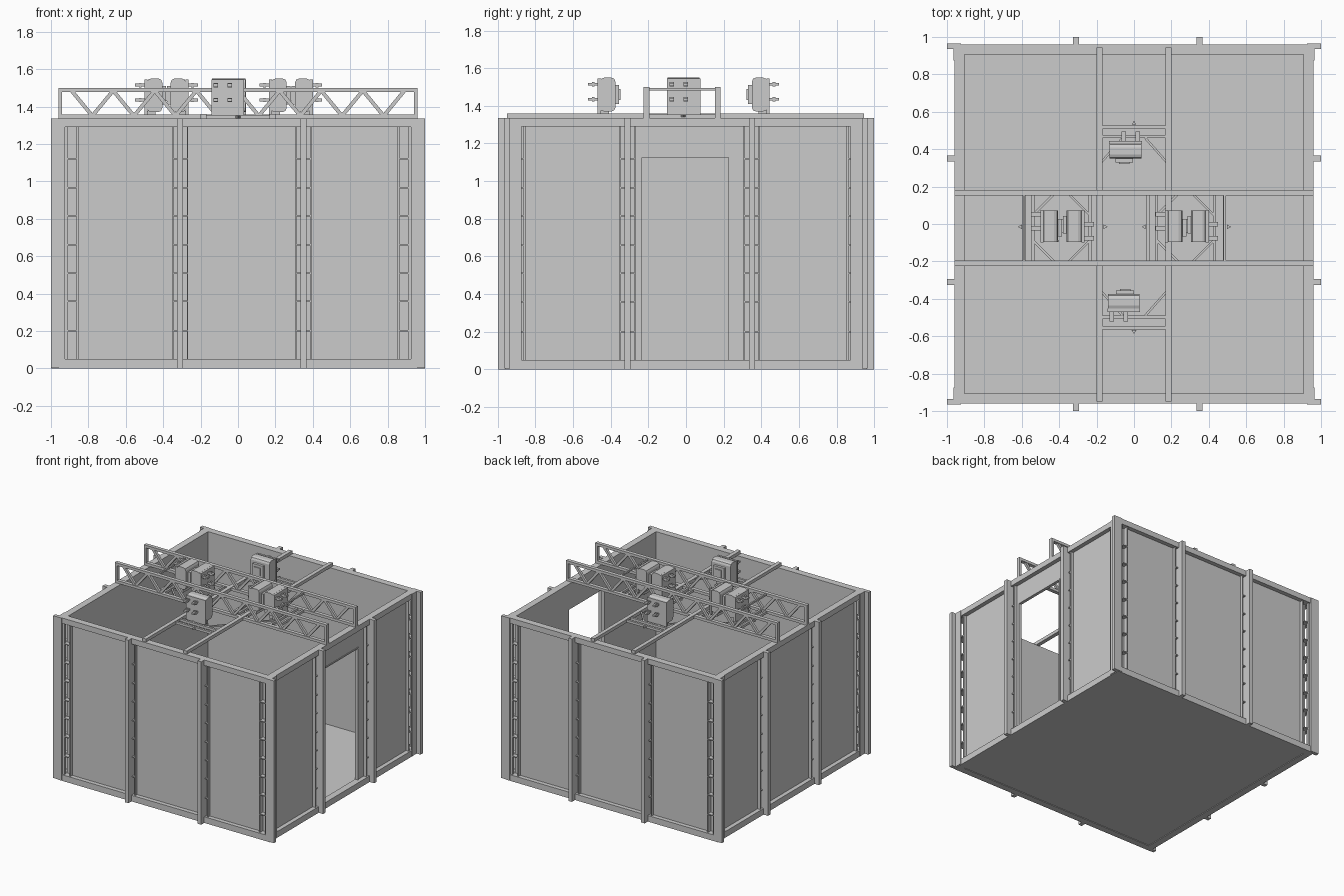
import bpy, bmesh, math
from mathutils import Matrix, Vector

if "Cube" in bpy.data.objects:
    bpy.data.objects.remove(bpy.data.objects["Cube"])

def new_obj(name, bm):
    bmesh.ops.recalc_face_normals(bm, faces=bm.faces[:])
    me = bpy.data.meshes.new(name)
    bm.to_mesh(me)
    bm.free()
    ob = bpy.data.objects.new(name, me)
    bpy.context.collection.objects.link(ob)
    return ob

def add_box(bm, x0, x1, y0, y1, z0, z1):
    c = Vector(((x0 + x1) / 2, (y0 + y1) / 2, (z0 + z1) / 2))
    s = Matrix.Diagonal((abs(x1 - x0), abs(y1 - y0), abs(z1 - z0), 1))
    return bmesh.ops.create_cube(bm, size=1, matrix=Matrix.Translation(c) @ s)["verts"]

def add_bar(bm, a, b, w):
    # square bar running between two points
    a, b = Vector(a), Vector(b)
    d = b - a
    side = Vector((0, 1, 0)) if abs(d.z) > 1e-4 else Vector((0, 0, 1))
    x = d.normalized()
    m = Matrix((x, side, x.cross(side))).transposed().to_4x4()
    m = Matrix.Translation((a + b) / 2) @ m @ Matrix.Diagonal((d.length, w, w, 1))
    bmesh.ops.create_cube(bm, size=1, matrix=m)

def boxes(name, lst):
    bm = bmesh.new()
    for b in lst:
        add_box(bm, *b)
    return new_obj(name, bm)

POSTS = (-0.31, 0.35)
RUNGS = (1.12, 0.965, 0.815, 0.66, 0.51, 0.36, 0.20)
TOP = 1.335

# Floor slab
boxes("floor", [(-0.96, 0.96, -0.96, 0.96, 0.005, 0.045)])

def wall(name, axis, sign, door=False):
    # u runs along the wall, n points outward
    def put(u0, u1, n0, n1, z0, z1):
        n0, n1 = sign * n0, sign * n1
        if axis == "y":
            return (u0, u1, min(n0, n1), max(n0, n1), z0, z1)
        return (min(n0, n1), max(n0, n1), u0, u1, z0, z1)

    def sheet(u0, u1, n0, n1, hole):
        if not hole:
            return [put(u0, u1, n0, n1, 0.03, 1.30)]
        return [put(u0, -0.24, n0, n1, 0.03, 1.30), put(0.23, u1, n0, n1, 0.03, 1.30),
                put(-0.24, 0.23, n0, n1, 1.13, 1.30)]

    # inner skin and proud panels
    boxes(name + "_skin", sheet(-0.91, 0.91, 0.905, 0.912, door))
    panels = []
    for i, (a, b) in enumerate(((-0.855, -0.35), (-0.27, 0.31), (0.39, 0.855))):
        panels += sheet(a, b, 0.91, 0.925, door and i == 1)
    boxes(name + "_panels", panels)
    # top and bottom rails, studs
    e = 0.96
    frame = [put(-e, e, 0.905, e, 0.0, 0.05), put(-e, e, 0.905, e, 1.29, TOP)]
    for u in (-0.859, 0.859):
        frame.append(put(u - 0.005, u + 0.005, 0.91, 0.95, 0.05, 1.29))
    for p in POSTS:
        for u in (p - 0.04, p + 0.04):
            frame.append(put(u - 0.004, u + 0.004, 0.91, 0.95, 0.05, 1.29))
    boxes(name + "_frame", frame)
    # outer posts
    boxes(name + "_posts", [put(p - 0.016, p + 0.016, 0.91, 1.0, 0, TOP) for p in POSTS])
    # rungs in the corner bays and beside the posts
    rungs = []
    for z in RUNGS:
        for s in (-1, 1):
            a, b = sorted((s * 0.857, s * 0.935))
            rungs.append(put(a, b, 0.91, 0.95, z - 0.004, z + 0.004))
        for p in POSTS:
            rungs.append(put(p - 0.04, p + 0.04, 0.91, 0.95, z - 0.004, z + 0.004))
    boxes(name + "_rungs", rungs)

wall("front_wall", "y", -1)
wall("back_wall", "y", 1)
wall("left_wall", "x", -1)
wall("right_wall", "x", 1, door=True)

# Door lining
boxes("door_lining", [(0.905, 0.93, -0.245, -0.235, 0.05, 1.135), (0.905, 0.93, 0.225, 0.235, 0.05, 1.135),
                      (0.905, 0.93, -0.245, 0.235, 1.125, 1.135)])

# Corner posts
corner = []
for sx in (-1, 1):
    for sy in (-1, 1):
        xs, ys = sorted((sx * 0.925, sx * 1.0)), sorted((sy * 0.935, sy * 0.965))
        corner.append((*xs, *ys, 0.005, TOP))
        xs, ys = sorted((sx * 0.91, sx * 0.965)), sorted((sy * 0.93, sy * 0.95))
        corner.append((*xs, *ys, 0.005, TOP))
        xs, ys = sorted((sx * 0.955, sx * 0.966)), sorted((sy * 0.875, sy * 0.94))
        corner.append((*xs, *ys, 0.005, TOP))
boxes("corner_posts", corner)

# Roof beams along y
boxes("roof_beams", [(s * 0.185 - 0.016, s * 0.185 + 0.016, -0.95, 0.945, 1.333, 1.36) for s in (-1, 1)])

# Lattice trusses along x
def truss(name, y):
    bm = bmesh.new()
    h = 0.015
    add_box(bm, -0.96, 0.96, y - h, y + h, TOP, 1.357)
    add_box(bm, -0.96, 0.96, y - h, y + h, 1.478, 1.5)
    for x in (-0.95, 0.95):
        add_box(bm, x - 0.01, x + 0.01, y - h, y + h, 1.35, 1.485)
    n, x0 = 16, -0.89
    st = -2 * x0 / n
    for i in range(n):
        za, zb = (1.485, 1.35) if i % 2 == 0 else (1.35, 1.485)
        add_bar(bm, (x0 + i * st, y, za), (x0 + (i + 1) * st, y, zb), 0.02)
    new_obj(name, bm)

truss("front_truss", -0.21)
truss("back_truss", 0.168)

# Winch units: hooks point along local +y
def winch(name, x, y, deg):
    bm = bmesh.new()
    # rounded gearbox
    v = add_box(bm, -0.085, 0.085, -0.05, 0.032, 1.37, 1.55)
    ed = [e for e in {e for q in v for e in q.link_edges}
          if abs(e.verts[0].co.x - e.verts[1].co.x) > 0.1]
    bmesh.ops.bevel(bm, geom=ed, offset=0.022, segments=2, profile=0.5, affect="EDGES")
    # mounting plate, foot and front cover
    add_box(bm, -0.088, 0.088, 0.028, 0.045, 1.345, 1.545)
    add_box(bm, -0.07, 0.07, -0.015, 0.045, TOP, 1.375)
    add_box(bm, -0.055, 0.04, -0.07, -0.048, 1.41, 1.51)
    add_box(bm, -0.035, 0.02, -0.078, -0.068, 1.43, 1.49)
    # hooks with upright tips
    for hx in (-0.01, 0.065):
        for z in (1.435, 1.515):
            add_box(bm, hx - 0.012, hx + 0.012, 0.04, 0.095, z - 0.007, z + 0.007)
            add_box(bm, hx - 0.012, hx + 0.012, 0.06, 0.075, z - 0.012, z + 0.012)
    ob = new_obj(name, bm)
    ob.location = (x, y, 0)
    ob.rotation_euler = (0, 0, math.radians(deg))

winch("back_winch", -0.045, 0.40, 0)
winch("front_winch", -0.055, -0.425, 180)
for i, (x, d) in enumerate(((-0.455, 90), (-0.31, -90), (0.21, 90), (0.355, -90))):
    winch("middle_winch_%d" % i, x, -0.012, d)

# Cross bars carrying the winches
bars = []
for y in (0.518, 0.468, -0.555, -0.498):
    bars.append((-0.175, 0.175, y - 0.009, y + 0.009, TOP, 1.355))
for x in (-0.588, -0.54, -0.235, -0.18, 0.075, 0.12, 0.43, 0.485):
    bars.append((x - 0.008, x + 0.008, -0.2, 0.16, TOP, 1.355))
for x in (-0.588, 0.485):
    bars.append((x - 0.006, x + 0.006, -0.2, 0.16, 1.482, 1.496))
boxes("winch_cross_bars", bars)

# Diagonal braces under the winches
bm = bmesh.new()
Z = 1.345
for s in (-1, 1):
    add_bar(bm, (s * 0.06, 0.46, Z), (s * 0.175, 0.33, Z), 0.012)
    add_bar(bm, (s * 0.06, -0.49, Z), (s * 0.175, -0.36, Z), 0.012)
    for cx in (-0.388, 0.275):
        add_bar(bm, (cx + s * 0.15, 0.05, Z), (cx + s * 0.04, 0.16, Z), 0.012)
        add_bar(bm, (cx + s * 0.15, -0.09, Z), (cx + s * 0.04, -0.2, Z), 0.012)
new_obj("winch_braces", bm)

# Small pointer wedges beside the cross bars
bm = bmesh.new()
for x, y, a in ((0, 0.538, -90), (0, -0.575, 90), (-0.607, -0.015, 0),
                (-0.155, -0.015, 180), (0.055, -0.015, 0), (0.505, -0.015, 180)):
    m = Matrix.Translation((x, y, Z)) @ Matrix.Rotation(math.radians(a + 90), 4, "Z")
    bmesh.ops.create_cone(bm, cap_ends=True, segments=3, radius1=0.014, radius2=0.014, depth=0.01, matrix=m)
new_obj("pointer_wedges", bm)
